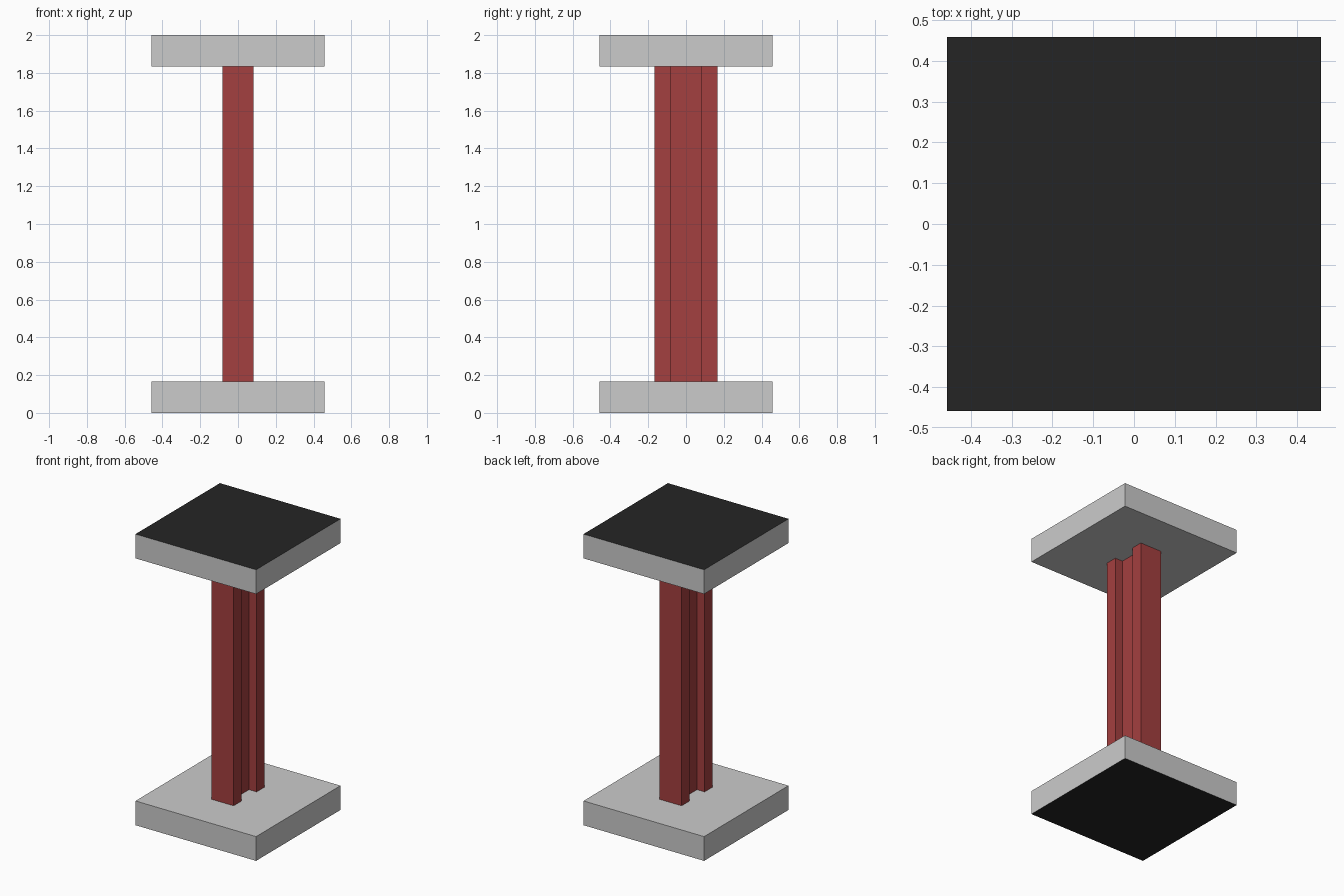
import bpy, bmesh

if "Cube" in bpy.data.objects:
    bpy.data.objects.remove(bpy.data.objects["Cube"])


def material(name, rgb):
    m = bpy.data.materials.new(name)
    m.diffuse_color = (*rgb, 1.0)
    m.use_nodes = True
    m.node_tree.nodes["Principled BSDF"].inputs["Base Color"].default_value = m.diffuse_color
    return m


def prism(name, profile, z0, z1, mats):
    """Extrude a flat outline from z0 up to z1."""
    bm = bmesh.new()
    base = bm.faces.new([bm.verts.new((x, y, z0)) for x, y in profile])
    top = bmesh.ops.extrude_face_region(bm, geom=[base], use_keep_orig=True)["geom"]
    bmesh.ops.translate(bm, vec=(0, 0, z1 - z0),
                        verts=[v for v in top if isinstance(v, bmesh.types.BMVert)])
    bmesh.ops.recalc_face_normals(bm, faces=bm.faces)
    me = bpy.data.meshes.new(name)
    bm.to_mesh(me)
    bm.free()
    for m in mats:
        me.materials.append(m)
    ob = bpy.data.objects.new(name, me)
    bpy.context.collection.objects.link(ob)
    return ob


grey = material("concrete_grey", (0.8, 0.8, 0.8))
black = material("outer_black", (0.018, 0.018, 0.018))
red = material("beam_red", (0.37, 0.05, 0.05))

H = 0.4583   # plate half width
T = 0.1667   # plate thickness
square = [(-H, -H), (H, -H), (H, H), (-H, H)]

# End plates, with a black outward face on each
for name, z0, side in (("base_plate", 0.0, -1), ("top_plate", 2.0 - T, 1)):
    plate = prism(name, square, z0, z0 + T, [grey, black])
    for f in plate.data.polygons:
        if f.normal.z * side > 0.9:
            f.material_index = 1

# I-beam column: flanges at front and back, thin web between
F, D, W = 0.0833, 0.1667, 0.025   # flange half width, half depth, web half width
right = [(F, -D), (F, -F), (W, -F), (W, F), (F, F), (F, D)]
outline = right + [(-x, -y) for x, y in right]
prism("i_beam_column", outline, T, 2.0 - T, [red])
